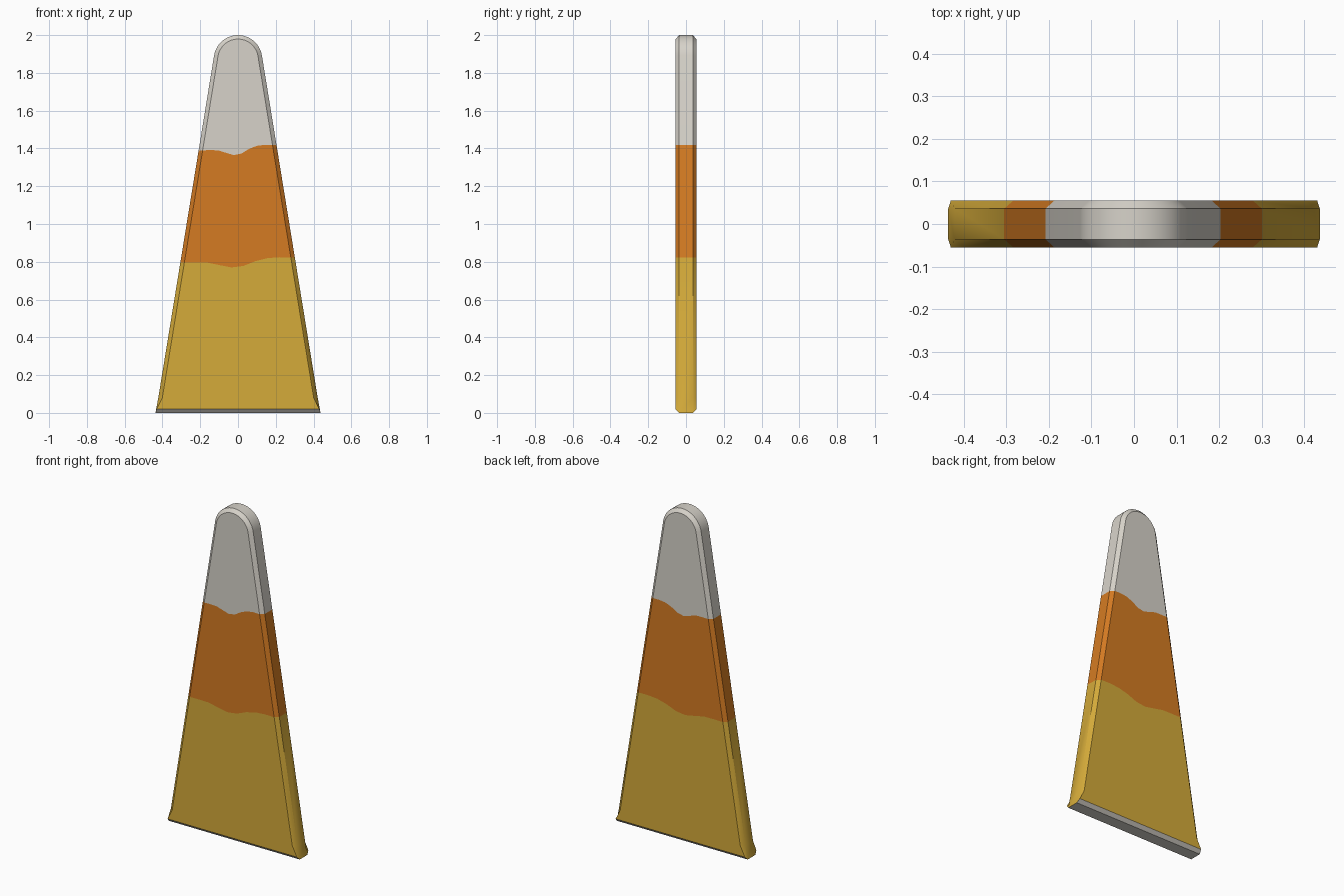
import bpy, bmesh, math

if "Cube" in bpy.data.objects:
    bpy.data.objects.remove(bpy.data.objects["Cube"])

HALF_T, RIM_T, INSET = 0.055, 0.036, 0.021
BASE_X, SLOPE = 0.435, 0.163
TILT = math.atan(SLOPE)
# tip circle: touches both straight sides and peaks at z = 2
TIP_Z = (2 - BASE_X * math.cos(TILT)) / (1 - SLOPE * math.cos(TILT))
TIP_R = 2 - TIP_Z
ARC = 24
# wavy colour borders: height offsets from left to right
WAVE = [0, 0.001, 0, -0.013, -0.025, -0.017, 0.008, 0.024, 0.029, 0.028]
BORDERS = (0.795, 1.39)


def material(name, rgb):
    m = bpy.data.materials.new(name)
    m.diffuse_color = (*rgb, 1)
    m.use_nodes = True
    m.node_tree.nodes["Principled BSDF"].inputs["Base Color"].default_value = m.diffuse_color
    return m


def side(z, sign):
    """Outer and inner outline points on a straight edge."""
    x = BASE_X - SLOPE * z
    return (sign * x, z), (sign * (x - INSET / math.cos(TILT)), z)


def edge(sign):
    """Straight edge from the bottom corner up to the top border."""
    off = WAVE[-1] if sign > 0 else WAVE[0]
    corner = ((sign * 0.437, 0.0), (sign * 0.431, 0.02))
    return [corner, side(0.08, sign), side(BORDERS[0] + off, sign), side(BORDERS[1] + off, sign)]


# outline: right edge, rounded tip, left edge
tip = []
for i in range(ARC + 1):
    a = TILT + (math.pi - 2 * TILT) * i / ARC
    tip.append(tuple((r * math.cos(a), TIP_Z + r * math.sin(a)) for r in (TIP_R, TIP_R - INSET)))
outline = edge(1) + tip + edge(-1)[::-1]
n = len(outline)

bm = bmesh.new()


def add_face(verts, mat):
    bm.faces.new(verts).material_index = mat


def band(i):
    """Colour of the outline segment that starts at point i."""
    j = min(i, n - 2 - i)
    return 0 if j < 2 else (1 if j == 2 else 2)


outer, inner = {}, {}
for s in (-1, 1):
    outer[s] = [bm.verts.new((p[0][0], s * RIM_T, p[0][1])) for p in outline]
    inner[s] = [bm.verts.new((p[1][0], s * HALF_T, p[1][1])) for p in outline]
    o, q = outer[s], inner[s]
    # bevelled rim
    for i in range(n - 1):
        add_face((o[i], o[i + 1], q[i + 1], q[i]), band(i))
    add_face((o[-1], o[0], q[0], q[-1]), 2)
    # wavy borders, right to left, on the broad face
    waves = []
    for k, z in enumerate(BORDERS):
        r, l = q[2 + k], q[n - 3 - k]
        mid = []
        for j in range(len(WAVE) - 2, 0, -1):
            t = j / (len(WAVE) - 1)
            mid.append(bm.verts.new((l.co.x + (r.co.x - l.co.x) * t, s * HALF_T, z + WAVE[j])))
        waves.append([r] + mid + [l])
    # three coloured bands
    add_face(q[:2] + waves[0] + q[n - 2:], 0)
    add_face(waves[0][::-1] + waves[1], 1)
    add_face(waves[1][::-1] + q[4:n - 4], 2)

# edge wall and underside
for i in range(n - 1):
    add_face((outer[-1][i], outer[-1][i + 1], outer[1][i + 1], outer[1][i]), band(i))
add_face((outer[-1][-1], outer[-1][0], outer[1][0], outer[1][-1]), 2)

bmesh.ops.recalc_face_normals(bm, faces=bm.faces[:])
mesh = bpy.data.meshes.new("tapered_plate")
bm.to_mesh(mesh)
bm.free()
for name, rgb in (("gold", (0.66, 0.405, 0.042)),
                  ("orange", (0.66, 0.198, 0.016)),
                  ("off_white", (0.68, 0.65, 0.59))):
    mesh.materials.append(material(name, rgb))
plate = bpy.data.objects.new("tapered_plate", mesh)
bpy.context.collection.objects.link(plate)
bpy.context.view_layer.objects.active = plate
plate.select_set(True)
bpy.ops.object.shade_smooth_by_angle(angle=math.radians(30))
